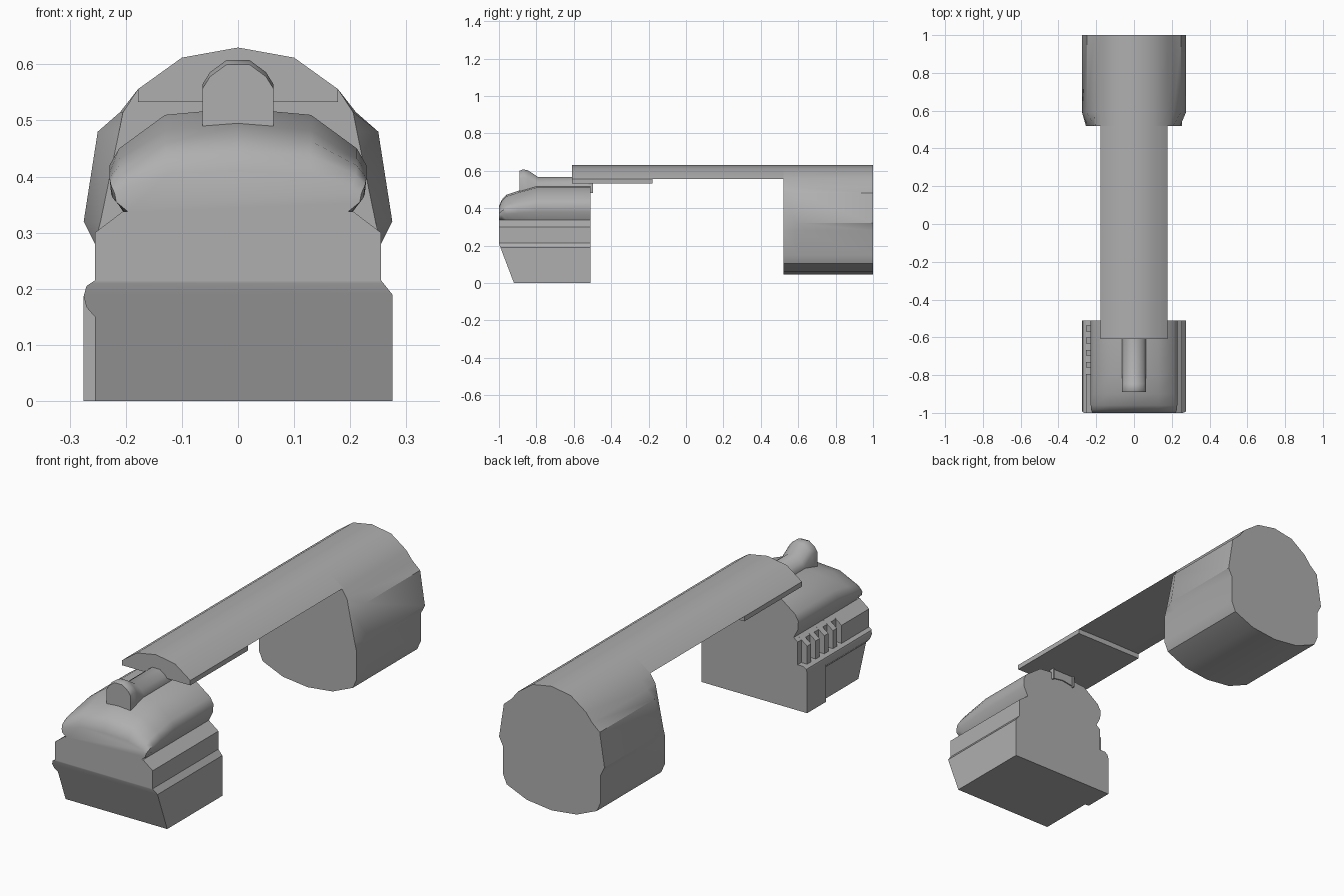
import bpy
import bmesh
import math
from mathutils import Vector

cube = bpy.data.objects.get("Cube")
if cube:
    bpy.data.objects.remove(cube, do_unlink=True)

grey = bpy.data.materials.new("plain grey")
grey.use_nodes = True
colour = (0.43, 0.43, 0.43, 1)
grey.diffuse_color = colour
grey.node_tree.nodes["Principled BSDF"].inputs["Base Color"].default_value = colour


def mirrored(half):
    """Close a right-hand outline by reflecting it across x = 0."""
    return half + [(-x, z) for x, z in reversed(half) if x > 0]


def loft(name, rings, smooth=30, cut=None):
    """Skin a list of (y, outline) sections; optionally slice off one side."""
    bm = bmesh.new()
    loops = [[bm.verts.new((x, y, z)) for x, z in outline] for y, outline in rings]
    for a, b in zip(loops, loops[1:]):
        for i in range(len(a)):
            j = (i + 1) % len(a)
            bm.faces.new((a[i], a[j], b[j], b[i]))
    bm.faces.new(loops[0])
    bm.faces.new(loops[-1])
    if cut:
        point, normal = cut
        geom = bm.verts[:] + bm.edges[:] + bm.faces[:]
        done = bmesh.ops.bisect_plane(bm, geom=geom, plane_co=point,
                                      plane_no=normal, clear_outer=True)
        rim = [e for e in done["geom_cut"] if isinstance(e, bmesh.types.BMEdge)]
        bmesh.ops.edgeloop_fill(bm, edges=rim)
    bmesh.ops.recalc_face_normals(bm, faces=bm.faces[:])
    mesh = bpy.data.meshes.new(name)
    bm.to_mesh(mesh)
    bm.free()
    mesh.materials.append(grey)
    obj = bpy.data.objects.new(name, mesh)
    bpy.context.collection.objects.link(obj)
    if smooth:
        bpy.ops.object.select_all(action="DESELECT")
        obj.select_set(True)
        bpy.context.view_layer.objects.active = obj
        bpy.ops.object.shade_smooth_by_angle(angle=math.radians(smooth))
    return obj


def prism(name, outline, y0, y1, smooth=30, cut=None):
    return loft(name, [(y0, outline), (y1, outline)], smooth, cut)


# Rear housing: bulging sides that taper in at the front end
crown = [(0, .63), (.1, .612), (.178, .556)]
belly = [(.255, .28), (.255, .15), (.235, .105), (.13, .06), (0, .045)]
full = mirrored(crown + [(.21, .515), (.25, .48), (.275, .32)] + belly)
slim = mirrored(crown + [(.205, .515), (.212, .48), (.245, .32)] + belly)
loft("rear_housing", [(.52, slim), (.59, full), (1, full)], 35)

# Long top bar with a thicker front portion
prism("top_bar", mirrored(crown + [(0, .558)]), -.3, .53)
prism("top_bar_front", mirrored(crown + [(.178, .533)]), -.61, -.18)

# Front block, with its lower front edge sloped back
slope = (Vector((0, -1, .21)), Vector((0, -.21, -.08)))
right = [(.275, 0), (.275, .19), (.255, .215), (.255, .3), (.205, .338)]
left = [(-.205, .338), (-.225, .322), (-.225, .215), (-.255, .215),
        (-.27, .205), (-.275, .187), (-.27, .167), (-.255, .15), (-.255, 0)]
prism("front_block", right + left, -1, -.51, 30, slope)
prism("side_plate", [(-.275, 0), (-.25, 0), (-.25, .187), (-.275, .187)],
      -.65, -.51, 0)

# Grip ribs and solid cheek in the side recess
rib = [(-.205, .215), (-.255, .215), (-.255, .3), (-.205, .338)]
for i in range(4):
    y = -.553 - i * .064
    prism(f"grip_rib_{i + 1}", rib, y - .015, y + .015, 0)
prism("side_cheek", rib, -1, -.795, 0)

# Domed cap rolling down toward the front
dome = [(0, .522), (.13, .51), (.212, .45), (.229, .42), (.226, .38), (.205, .338)]
rings = []
for y, height, width in [(-1, .41, .96), (-.985, .445, .99), (-.96, .472, 1),
                         (-.9, .492, 1), (-.8, .522, 1), (-.51, .522, 1)]:
    k = (height - .338) / (.522 - .338)
    rings.append((y, mirrored([(x * width, .338 + (z - .338) * k) for x, z in dome])))
loft("domed_cap", rings, 50)

# Raised catch on the cap, dipping behind its head
rings = []
for y, top in [(-.89, .6), (-.87, .608), (-.845, .602), (-.79, .566), (-.505, .566)]:
    rings.append((y, mirrored([(0, top), (.02, top), (.05, top - .022),
                               (.063, top - .043), (.063, .485), (0, .495)])))
loft("catch", rings, 40)

# Two small tabs behind the front block
for side, sign in (("left", 1), ("right", -1)):
    a, b = sign * .055, sign * .063
    prism(f"{side}_tab", [(a, .48), (b, .48), (b, .535), (a, .535)], -.52, -.498, 0)
